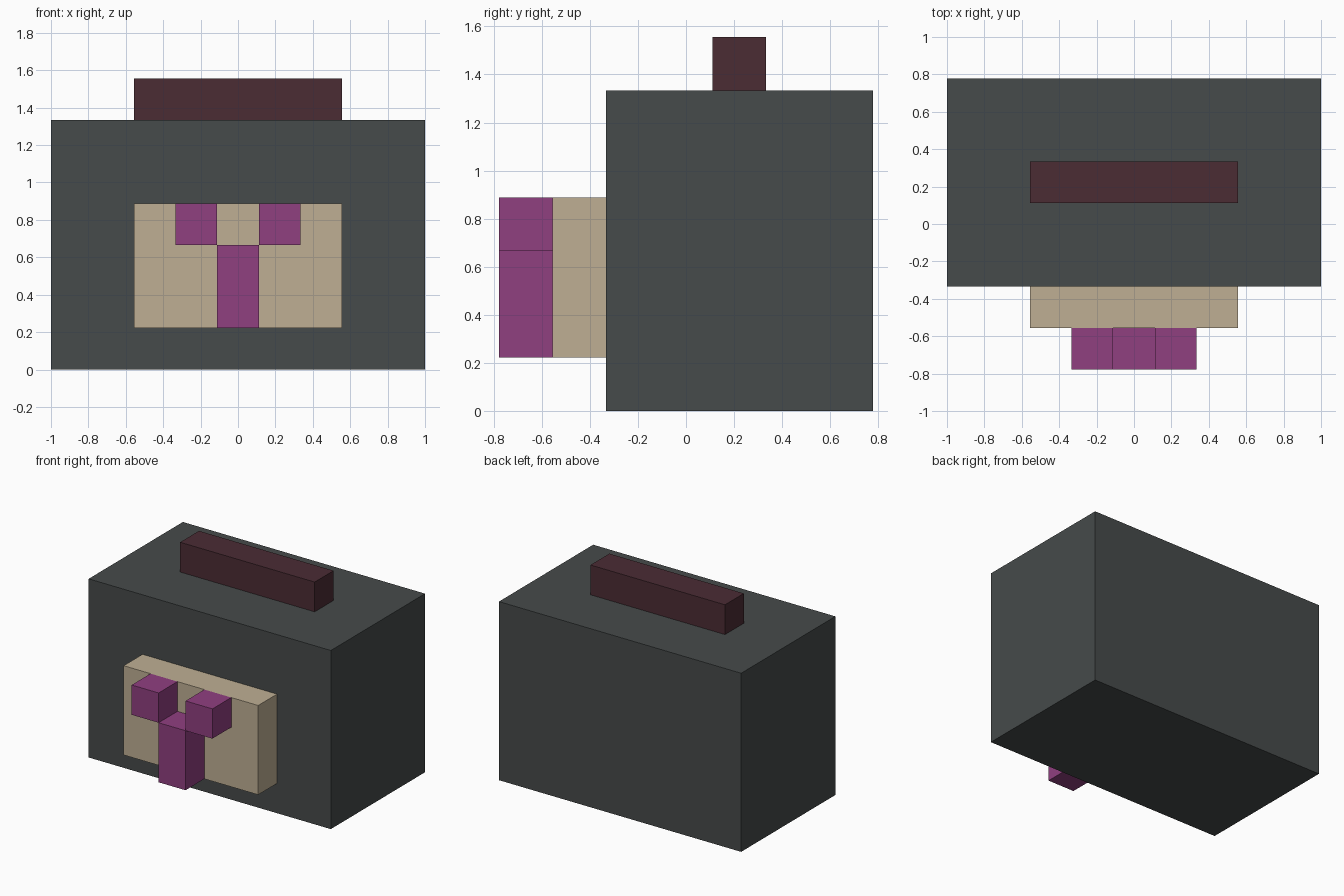
import bpy
from mathutils import Vector

if "Cube" in bpy.data.objects:
    bpy.data.objects.remove(bpy.data.objects["Cube"], do_unlink=True)

U = 1 / 9  # one block of the modelling grid


def material(name, rgb):
    mat = bpy.data.materials.new(name)
    mat.use_nodes = True
    color = (*rgb, 1)
    mat.diffuse_color = color
    mat.node_tree.nodes["Principled BSDF"].inputs["Base Color"].default_value = color
    return mat


def box(name, low, high, mat):
    """Box between two corners given in grid blocks."""
    low, high = Vector(low) * U, Vector(high) * U
    bpy.ops.mesh.primitive_cube_add(size=1, location=(low + high) / 2)
    obj = bpy.context.object
    obj.name = name
    obj.scale = high - low
    bpy.ops.object.transform_apply(location=False, rotation=False, scale=True)
    obj.data.materials.append(mat)
    return obj


slate = material("dark slate", (0.061, 0.069, 0.069))
maroon = material("dark maroon", (0.070, 0.025, 0.034))
beige = material("beige", (0.521, 0.429, 0.296))
purple = material("purple", (0.279, 0.050, 0.216))

# Main block, top bar and front panel
box("body", (-9, -3, 0), (9, 7, 12), slate)
box("top_bar", (-5, 1, 12), (5, 3, 14), maroon)
box("front_panel", (-5, -5, 2), (5, -3, 8), beige)

# Raised Y shape on the panel
box("center_post", (-1, -7, 2), (1, -5, 6), purple)
for side, x in (("left", 2), ("right", -2)):
    box(side + "_block", (x - 1, -7, 6), (x + 1, -5, 8), purple)
